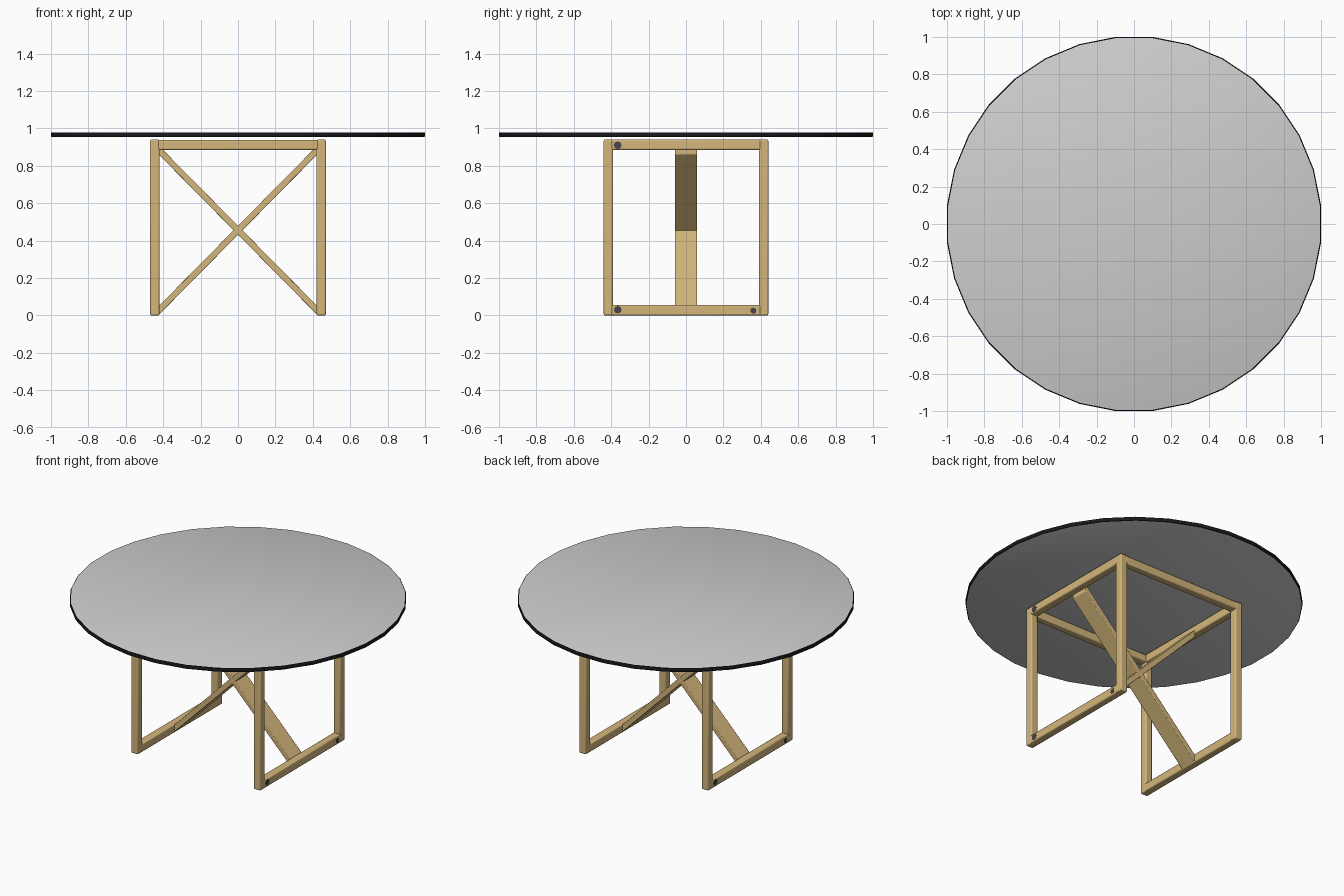
import bpy, bmesh, math
from mathutils import Matrix, Vector

cube = bpy.data.objects.get("Cube")
if cube:
    bpy.data.objects.remove(cube, do_unlink=True)


def material(name, r, g, b):
    m = bpy.data.materials.new(name)
    m.use_nodes = True
    m.diffuse_color = (r, g, b, 1)
    m.node_tree.nodes["Principled BSDF"].inputs["Base Color"].default_value = (r, g, b, 1)
    return m


wood = material("light_wood", 0.66, 0.47, 0.2)
grey = material("pale_grey", 0.62, 0.62, 0.62)
black = material("rim_black", 0.01, 0.01, 0.012)
dark = material("screw_grey", 0.06, 0.06, 0.07)


def finish(name, bm, *mats):
    bmesh.ops.recalc_face_normals(bm, faces=bm.faces)
    mesh = bpy.data.meshes.new(name)
    bm.to_mesh(mesh)
    bm.free()
    for m in mats:
        mesh.materials.append(m)
    ob = bpy.data.objects.new(name, mesh)
    bpy.context.collection.objects.link(ob)
    return ob


def smooth(ob):
    bpy.ops.object.select_all(action="DESELECT")
    ob.select_set(True)
    bpy.context.view_layer.objects.active = ob
    bpy.ops.object.shade_smooth_by_angle(angle=math.radians(35))


def bar(name, lo, hi, round_off=0.007):
    """Box between two corners with softened edges."""
    lo, hi = Vector(lo), Vector(hi)
    bm = bmesh.new()
    bmesh.ops.create_cube(bm, size=1, matrix=Matrix.Translation((lo + hi) / 2)
                          @ Matrix.Diagonal((*(hi - lo), 1)))
    ob = finish(name, bm, wood)
    bevel = ob.modifiers.new("soft_edges", "BEVEL")
    bevel.width = round_off
    bevel.segments = 2
    smooth(ob)


# Frame dimensions
OUT_X, IN_X = 0.47, 0.42
OUT_Y, IN_Y = 0.44, 0.39
TOP, RAIL = 0.94, 0.055


def span(sign, a, b):
    return sorted((sign * a, sign * b))


# Side frames: four legs with bottom and top rails
for sx, side in ((1, "left"), (-1, "right")):
    x0, x1 = span(sx, IN_X, OUT_X)
    for sy, end in ((-1, "front"), (1, "back")):
        y0, y1 = span(sy, IN_Y, OUT_Y)
        bar(f"{end}_{side}_leg", (x0, y0, 0), (x1, y1, TOP))
    for z, level in ((0, "bottom"), (TOP - RAIL, "top")):
        bar(f"{side}_{level}_rail", (x0, -IN_Y - 0.01, z), (x1, IN_Y + 0.01, z + RAIL))

# Upper rails joining the side frames
for sy, end in ((-1, "front"), (1, "back")):
    y0, y1 = span(sy, IN_Y, OUT_Y)
    bar(f"{end}_top_rail", (-IN_X - 0.01, y0, TOP - RAIL), (IN_X + 0.01, y1, TOP - 0.003))

# Crossed flat braces, cut upright where they meet the side frames
MID, RISE, HALF, WIDE = 0.455, 0.43, 0.024, 0.06
for s, name in ((1, "rising_brace"), (-1, "falling_brace")):
    bm = bmesh.new()
    ends = ((-1, -HALF), (1, -HALF), (1, HALF), (-1, HALF))
    face = bm.faces.new([bm.verts.new((e * 0.425, -WIDE, MID + s * e * RISE + t))
                         for e, t in ends])
    ext = bmesh.ops.extrude_face_region(bm, geom=[face])["geom"]
    bmesh.ops.translate(bm, vec=(0, 2 * WIDE, 0),
                        verts=[v for v in ext if isinstance(v, bmesh.types.BMVert)])
    ob = finish(name, bm, wood)
    bevel = ob.modifiers.new("soft_edges", "BEVEL")
    bevel.width = 0.004
    bevel.segments = 2
    smooth(ob)

# Screw caps on the outer faces of the side frames
for sx, side in ((1, "left"), (-1, "right")):
    bm = bmesh.new()
    for y, z, r in ((-0.365, 0.91, 0.02), (-0.365, 0.03, 0.02), (0.36, 0.025, 0.016)):
        bmesh.ops.create_cone(bm, cap_ends=True, segments=12, radius1=r, radius2=r, depth=0.003,
                              matrix=Matrix.Translation((sx * OUT_X, sx * y, z))
                              @ Matrix.Rotation(math.pi / 2, 4, "Y"))
    finish(f"{side}_screw_caps", bm, dark)

# Round table top with a rounded black rim
SIDES = 32
radius = 1 / math.cos(math.pi / SIDES)
bm = bmesh.new()
bmesh.ops.create_cone(bm, cap_ends=True, segments=SIDES, radius1=radius, radius2=radius,
                      depth=0.026, matrix=Matrix.Translation((0, 0, 0.966))
                      @ Matrix.Rotation(math.pi / SIDES, 4, "Z"))
edges = [e for e in bm.edges if abs(e.verts[0].co.z - e.verts[1].co.z) < 1e-4]
bmesh.ops.bevel(bm, geom=edges, offset=0.006, segments=2, profile=0.5, affect="EDGES")
bm.normal_update()
for f in bm.faces:
    f.material_index = 0 if abs(f.normal.z) > 0.98 else 1
smooth(finish("table_top", bm, grey, black))
